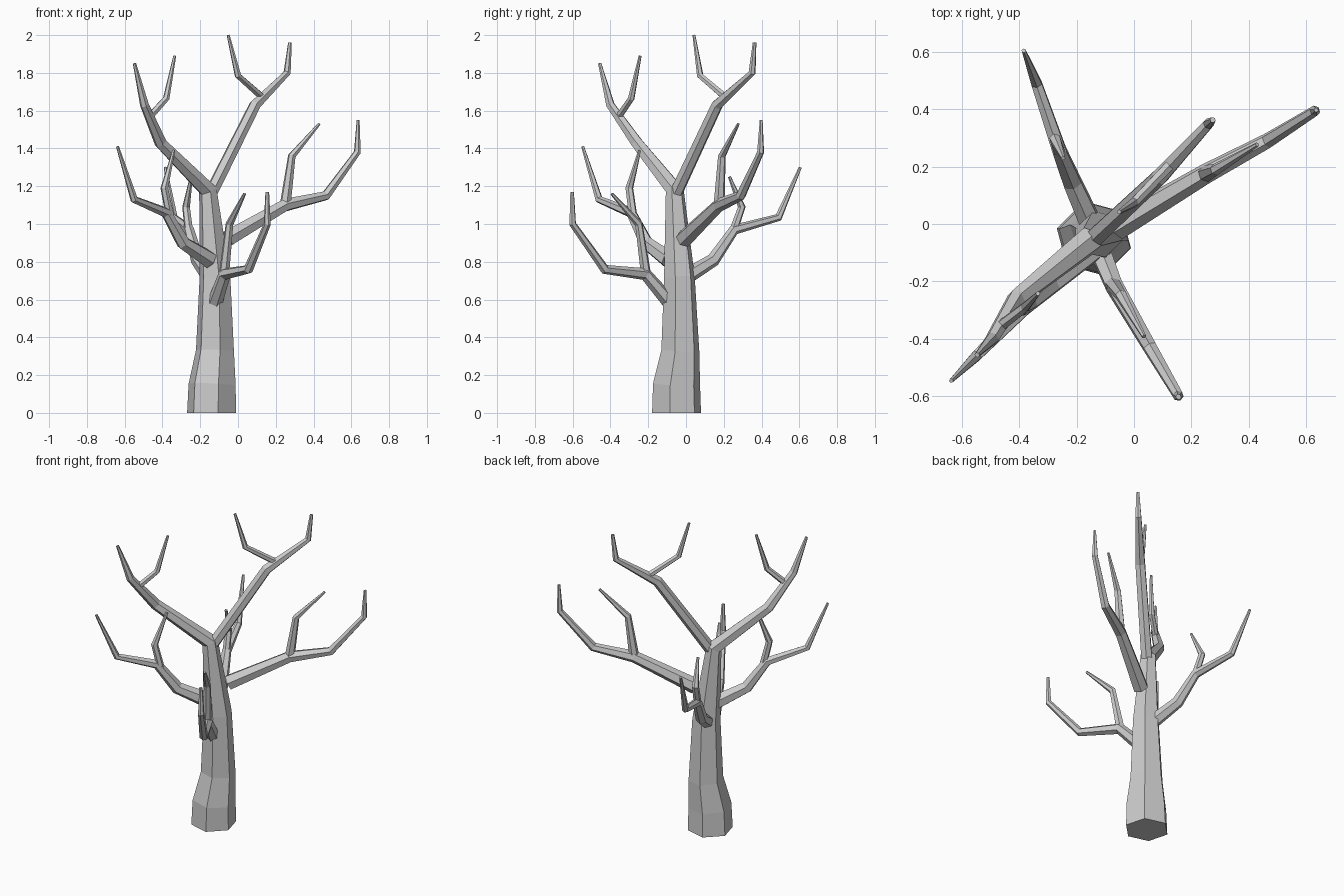
import bpy, bmesh, math
from mathutils import Vector

SIDES = 6


def limb(name, points):
    """Six-sided tapered tube through (x, y, z, radius) points, capped at both ends."""
    pos = [Vector(p[:3]) for p in points]
    bm = bmesh.new()
    rings = []
    side = Vector((math.cos(math.radians(-15)), math.sin(math.radians(-15)), 0))
    last = len(pos) - 1
    prev = Vector((0, 0, 1))
    for i, p in enumerate(pos):
        a = (p - pos[i - 1]).normalized() if i > 0 else Vector()
        b = (pos[i + 1] - p).normalized() if i < last else Vector()
        tangent = (a + b).normalized()
        if pos[0].z == 0 and i == 0:
            tangent = Vector((0, 0, 1))
        side = prev.rotation_difference(tangent) @ side
        side = (side - tangent * side.dot(tangent)).normalized()
        prev = tangent
        other = tangent.cross(side)
        rings.append([bm.verts.new(p + points[i][3] * (
            side * math.cos(k * math.tau / SIDES) + other * math.sin(k * math.tau / SIDES)))
            for k in range(SIDES)])
    for r0, r1 in zip(rings, rings[1:]):
        for k in range(SIDES):
            n = (k + 1) % SIDES
            bm.faces.new((r0[k], r0[n], r1[n], r1[k]))
    bm.faces.new(rings[0][::-1])
    bm.faces.new(rings[-1])
    mesh = bpy.data.meshes.new(name)
    bm.to_mesh(mesh)
    bm.free()
    obj = bpy.data.objects.new(name, mesh)
    bpy.context.collection.objects.link(obj)


# Trunk, running on into the upper left bough
limb("trunk", [(-.14, -.05, 0, .134), (-.137, -.05, .15, .129), (-.122, -.03, .33, .104),
               (-.122, -.035, .72, .084), (-.16, -.06, 1.18, .05), (-.41, -.26, 1.43, .034),
               (-.495, -.40, 1.63, .024), (-.548, -.457, 1.85, .009)])
limb("upper_left_twig", [(-.465, -.355, 1.57, .02), (-.38, -.29, 1.665, .018),
                         (-.335, -.243, 1.89, .008)])

# Upper right bough
limb("upper_right_bough", [(-.14, -.05, 1.17, .036), (.09, .165, 1.63, .032),
                           (.26, .35, 1.80, .02), (.275, .363, 1.96, .01)])
limb("upper_right_twig", [(.13, .21, 1.67, .02), (.0, .075, 1.785, .018),
                          (-.052, .042, 2.0, .008)])

# Right back bough
limb("right_bough", [(-.06, -.01, .92, .048), (.25, .175, 1.10, .036),
                     (.465, .29, 1.15, .027), (.632, .395, 1.38, .019),
                     (.636, .398, 1.55, .008)])
limb("right_twig", [(.25, .175, 1.10, .03), (.285, .19, 1.36, .021),
                    (.43, .277, 1.53, .008)])

# Left front bough
limb("left_bough", [(-.15, -.09, .81, .048), (-.29, -.21, .90, .038),
                    (-.38, -.29, 1.06, .029), (-.55, -.46, 1.13, .021),
                    (-.638, -.547, 1.41, .008)])
limb("left_twig", [(-.36, -.28, 1.04, .023), (-.39, -.30, 1.19, .021),
                   (-.34, -.245, 1.39, .008)])

# Back bough
limb("back_bough", [(-.15, .0, .72, .042), (-.215, .145, .81, .036),
                    (-.26, .255, .97, .028), (-.34, .49, 1.035, .021),
                    (-.385, .605, 1.30, .008)])
limb("back_twig", [(-.26, .25, .96, .023), (-.275, .295, 1.09, .021),
                   (-.247, .23, 1.25, .008)])

# Front bough
limb("front_bough", [(-.12, -.09, .59, .04), (-.07, -.215, .735, .034),
                     (.055, -.43, .76, .026), (.155, -.6, 1.0, .019),
                     (.155, -.603, 1.17, .01)])
limb("front_twig", [(-.075, -.21, .72, .028), (-.045, -.25, 1.0, .021),
                    (.035, -.393, 1.16, .008)])
